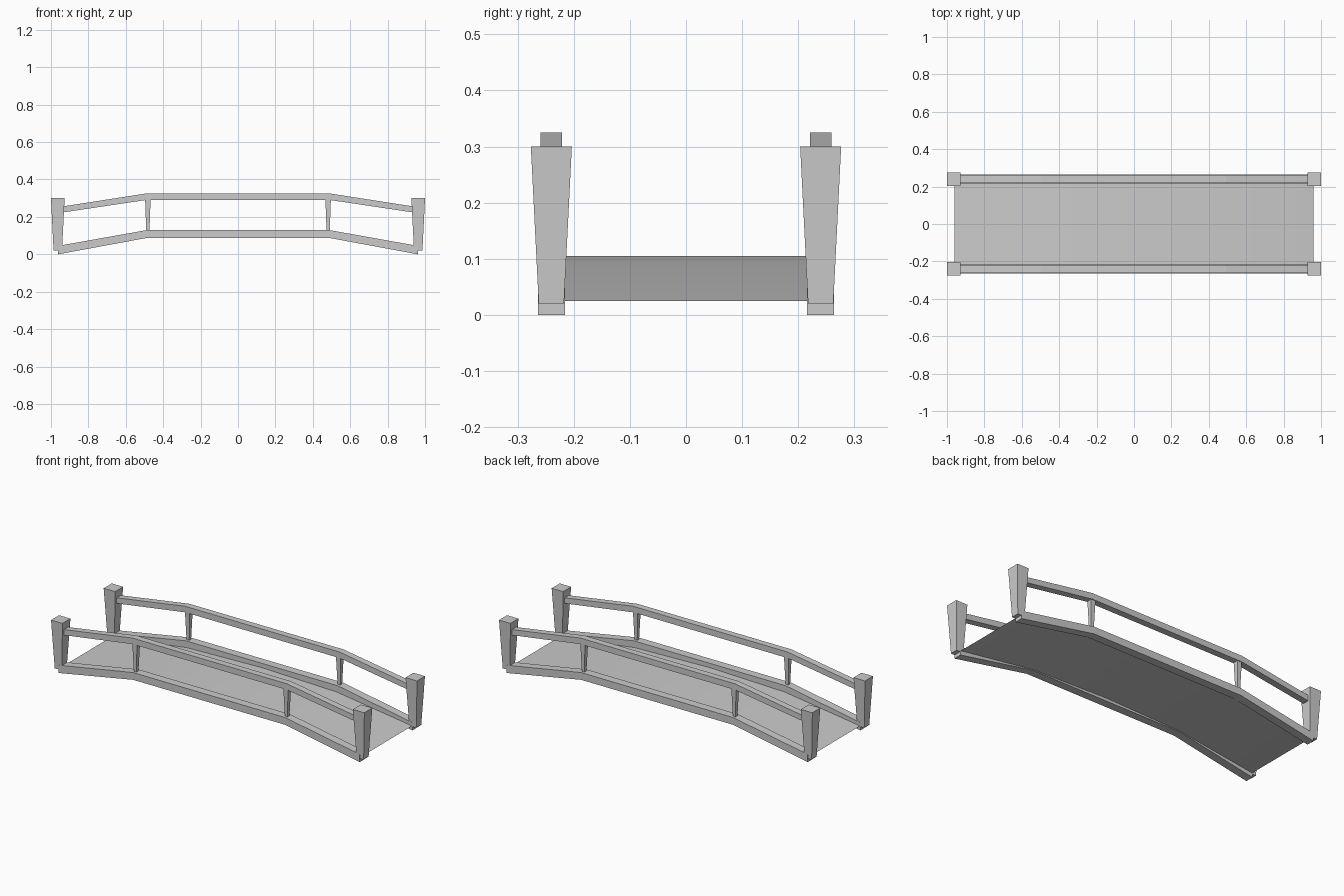
import bpy, bmesh

if "Cube" in bpy.data.objects:
    bpy.data.objects.remove(bpy.data.objects["Cube"])

SIDE_Y = 0.24  # centre line of each railing


def make(name, verts, faces):
    mesh = bpy.data.meshes.new(name)
    mesh.from_pydata(verts, [], faces)
    bm = bmesh.new()
    bm.from_mesh(mesh)
    bmesh.ops.recalc_face_normals(bm, faces=bm.faces)
    bm.to_mesh(mesh)
    bm.free()
    obj = bpy.data.objects.new(name, mesh)
    bpy.context.collection.objects.link(obj)
    return obj


def bent_beam(name, stations, y, half):
    """Rectangular beam through (x, z_bottom, z_top) stations."""
    verts, faces = [], []
    for x, zb, zt in stations:
        verts += [(x, y - half, zb), (x, y + half, zb),
                  (x, y + half, zt), (x, y - half, zt)]
    n = len(stations)
    for i in range(n - 1):
        for k in range(4):
            a, b = 4 * i + k, 4 * i + (k + 1) % 4
            faces.append((a, b, b + 4, a + 4))
    faces += [(0, 1, 2, 3), tuple(range(4 * n - 4, 4 * n))]
    return make(name, verts, faces)


def tapered_post(name, x, y, z0, z1, h0, h1):
    """Square post, half-width h0 at the foot and h1 at the top."""
    verts = [(x + sx * h, y + sy * h, z)
             for z, h in ((z0, h0), (z1, h1))
             for sx, sy in ((-1, -1), (1, -1), (1, 1), (-1, 1))]
    faces = [(0, 1, 2, 3), (4, 5, 6, 7)]
    faces += [(k, (k + 1) % 4, (k + 1) % 4 + 4, k + 4) for k in range(4)]
    return make(name, verts, faces)


def mirrored(half):
    return [(-p[0],) + tuple(p[1:]) for p in half] + list(reversed(half))


beam_path = mirrored([(0.962, 0.0, 0.045), (0.485, 0.088, 0.13)])
rail_path = mirrored([(0.962, 0.22, 0.252), (0.493, 0.29, 0.325)])

for side, s in (("front", -1), ("back", 1)):
    y = s * SIDE_Y
    # side beam and handrail
    bent_beam(f"{side}_beam", beam_path, y, 0.024)
    bent_beam(f"{side}_handrail", rail_path, y, 0.019)
    for end, e in (("left", -1), ("right", 1)):
        # end post and slim baluster
        tapered_post(f"{side}_{end}_post", e * 0.9635, y, 0.02, 0.30, 0.0225, 0.0365)
        tapered_post(f"{side}_{end}_baluster", e * 0.482, y, 0.11, 0.305, 0.008, 0.015)

# thin arched deck
deck_path = [(-0.96, 0.025), (-0.48, 0.092), (0, 0.105), (0.48, 0.092), (0.96, 0.025)]
verts = [(x, sy * 0.22, z) for x, z in deck_path for sy in (-1, 1)]
faces = [(2 * i, 2 * i + 2, 2 * i + 3, 2 * i + 1) for i in range(4)]
deck = make("deck", verts, faces)
for p in deck.data.polygons:
    p.use_smooth = True
if deck.data.polygons[0].normal.z < 0:
    deck.data.flip_normals()
